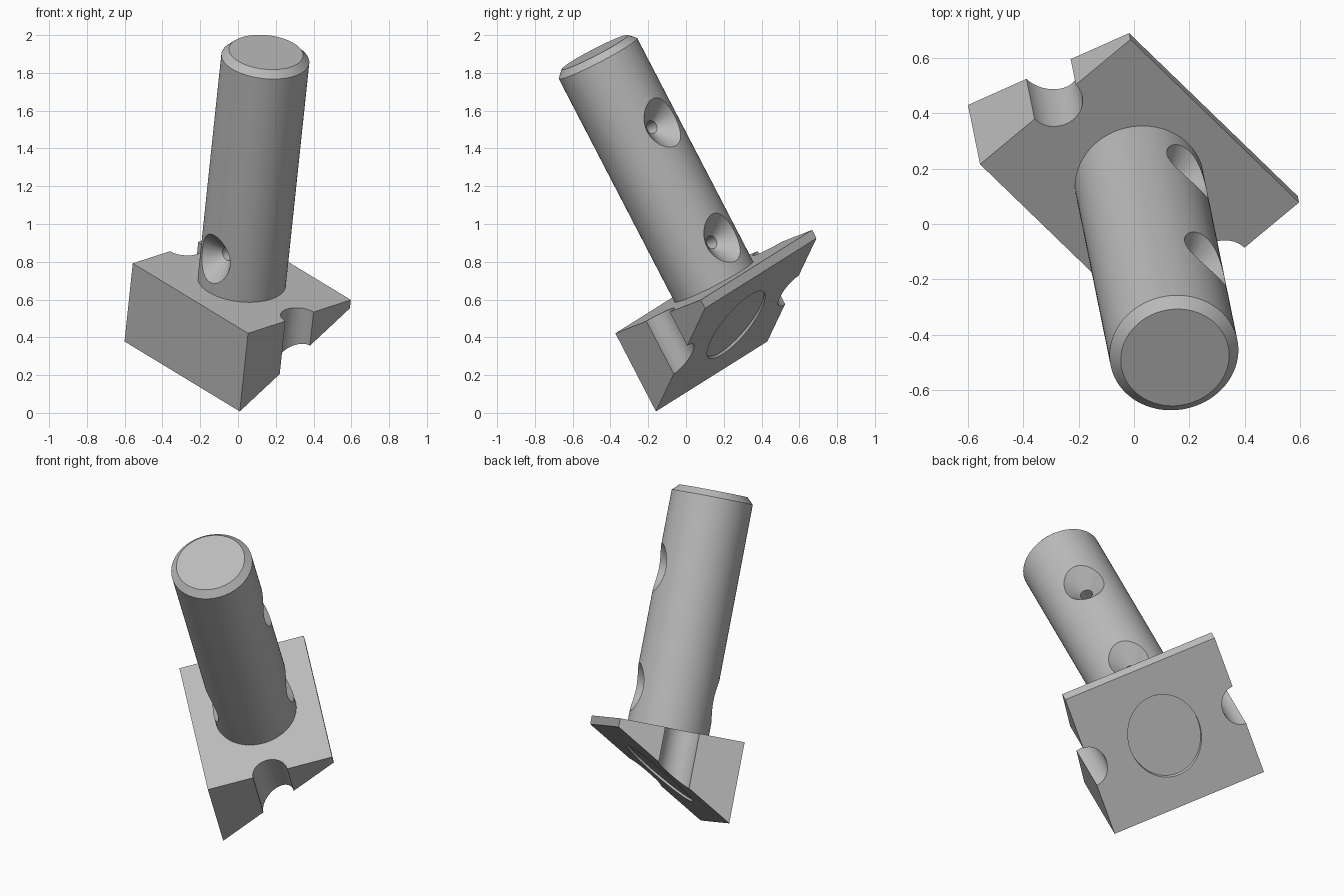
import bpy, bmesh, math
from mathutils import Matrix, Vector

cube = bpy.data.objects.get("Cube")
if cube:
    bpy.data.objects.remove(cube, do_unlink=True)

# Tilted frame: X along the block, Y across it, Z along the shaft
ax = Vector((0.659, -0.637, -0.400)).normalized()
az = Vector((0.092, -0.457, 0.884))
az = (az - ax * az.dot(ax)).normalized()
ay = az.cross(ax)
frame = Matrix((ax, ay, az)).transposed().to_4x4()
frame.translation = (0.02, 0.147, 0.695)

HALF_L, HALF_W = 0.463, 0.3645
DEEP, SHALLOW = 0.468, 0.05
SLOPE = (DEEP - SHALLOW) / (2 * HALF_W)
RADIUS, TOP, CHAMFER = 0.234, 1.374, 0.037

steel = bpy.data.materials.new("grey_steel")
steel.use_nodes = True
grey = (0.5, 0.5, 0.5, 1)
steel.diffuse_color = grey
steel.node_tree.nodes["Principled BSDF"].inputs["Base Color"].default_value = grey


def finish(name, bm, local=Matrix()):
    bmesh.ops.recalc_face_normals(bm, faces=bm.faces)
    mesh = bpy.data.meshes.new(name)
    bm.to_mesh(mesh)
    bm.free()
    mesh.materials.append(steel)
    obj = bpy.data.objects.new(name, mesh)
    bpy.context.collection.objects.link(obj)
    obj.matrix_world = frame @ local
    return obj


def loft(name, rings, local=Matrix()):
    """Closed solid through equal-sized rings of points."""
    bm = bmesh.new()
    loops = [[bm.verts.new(p) for p in ring] for ring in rings]
    n = len(loops[0])
    for a, b in zip(loops, loops[1:]):
        for i in range(n):
            j = (i + 1) % n
            bm.faces.new((a[i], a[j], b[j], b[i]))
    bm.faces.new(loops[0])
    bm.faces.new(loops[-1])
    return finish(name, bm, local)


def circle(r, height, n=96):
    """Ring of points; height is a function of y."""
    pts = [(r * math.cos(math.tau * i / n), r * math.sin(math.tau * i / n)) for i in range(n)]
    return [(x, y, height(y)) for x, y in pts]


def lathe(name, profile, local=Matrix(), n=96):
    return loft(name, [circle(r, lambda y, z=z: z, n) for r, z in profile], local)


def cut(obj, cutter):
    cutter.hide_render = True
    mod = obj.modifiers.new("cut", "BOOLEAN")
    mod.operation = "DIFFERENCE"
    mod.solver = "EXACT"
    mod.object = cutter
    activate(obj)
    bpy.ops.object.modifier_apply(modifier=mod.name)
    bpy.data.objects.remove(cutter, do_unlink=True)


def activate(obj):
    bpy.ops.object.select_all(action="DESELECT")
    obj.select_set(True)
    bpy.context.view_layer.objects.active = obj
    bpy.context.view_layer.update()


# Wedge-shaped base block
section = [(-HALF_W, 0), (HALF_W, 0), (HALF_W, -SHALLOW), (-HALF_W, -DEEP)]
block = loft("wedge_base", [[(x, y, z) for y, z in section] for x in (-HALF_L, HALF_L)])

# Half-round notches in both ends
for side in (-1, 1):
    cut(block, lathe("notch_cutter", [(0.1, -1), (0.1, 0.5)],
                     Matrix.Translation((side * HALF_L, 0, 0)), 64))

# Shallow round recess in the sloping underside
mid = -(DEEP + SHALLOW) / 2
cut(block, loft("recess_cutter", [circle(0.211, lambda y: mid + SLOPE * y + 0.015),
                                  circle(0.211, lambda y: mid + SLOPE * y - 0.2)]))

# Round shaft with a chamfered end
shaft = lathe("shaft", [(RADIUS, -0.04), (RADIUS, TOP - CHAMFER), (RADIUS - CHAMFER, TOP)])

# Countersunk screw holes: a pair low down, a single one higher up
for side, height in ((1, 0.2), (-1, 0.2), (1, 0.89)):
    turn = Matrix.Translation((0, 0, height)) @ Matrix.Rotation(-side * math.pi / 2, 4, "X")
    cut(shaft, lathe("screw_hole_cutter",
                     [(0.035, 0.02), (0.035, 0.13), (0.175, 0.27)], turn, 48))

for obj in (block, shaft):
    activate(obj)
    bpy.ops.object.shade_smooth_by_angle(angle=math.radians(25))
